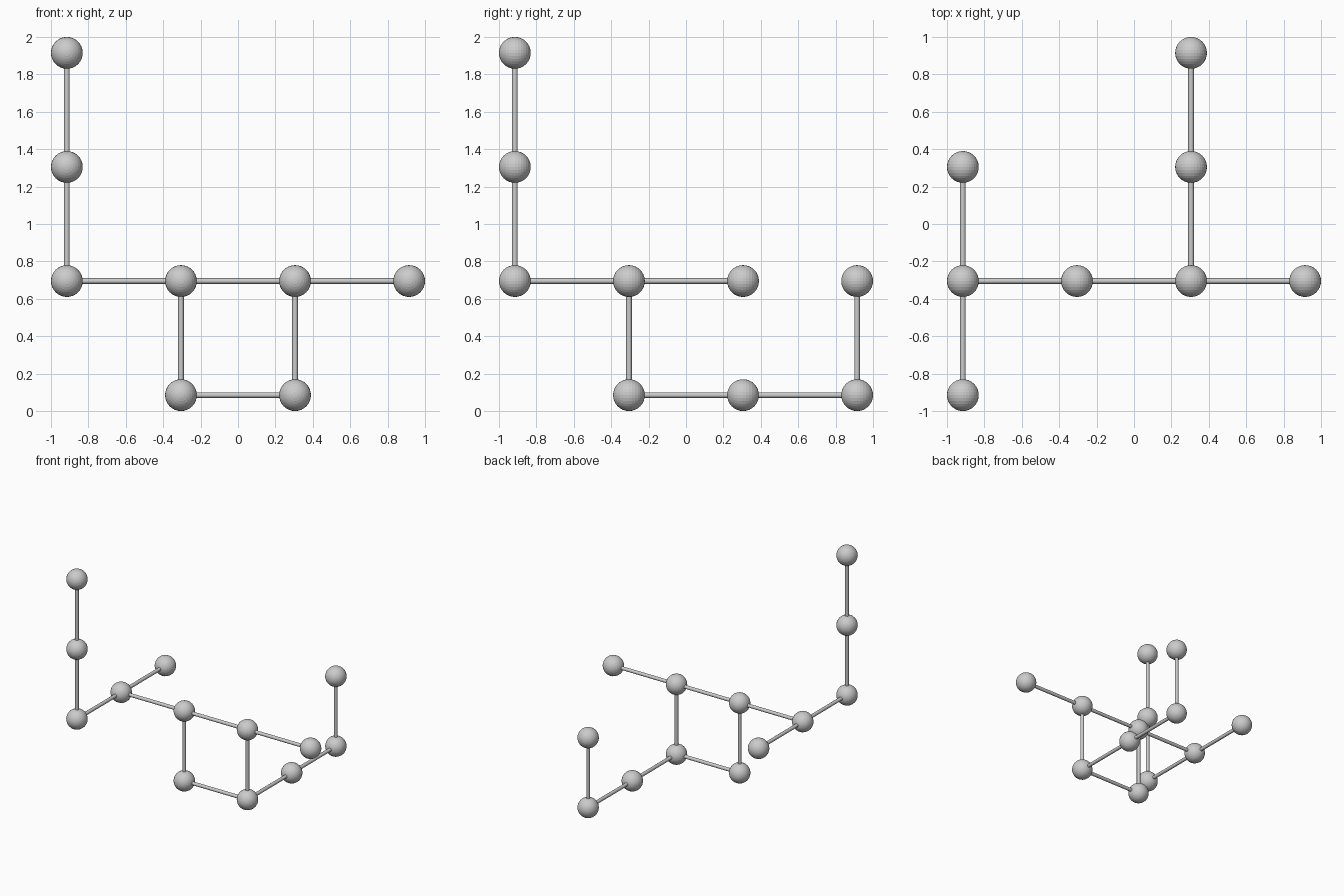
import bpy
from math import pi
from mathutils import Vector

if "Cube" in bpy.data.objects:
    bpy.data.objects.remove(bpy.data.objects["Cube"])

STEP = 0.61      # lattice spacing
BALL_R = 0.085
ROD_R = 0.015

def place(cell):
    i, j, k = cell
    return Vector(((i - 1.5) * STEP, (j - 1.5) * STEP, BALL_R + k * STEP))

def ball(cell):
    # poles lie along the y axis
    bpy.ops.mesh.primitive_uv_sphere_add(segments=32, ring_count=16, radius=BALL_R,
                                         location=place(cell), rotation=(pi / 2, 0, 0))
    bpy.context.object.name = "joint_ball"

def rod(a, b):
    pa, pb = place(a), place(b)
    d = pb - pa
    bpy.ops.mesh.primitive_cylinder_add(vertices=16, radius=ROD_R, depth=d.length,
                                        location=(pa + pb) / 2,
                                        rotation=d.to_track_quat('Z', 'Y').to_euler())
    bpy.context.object.name = "connecting_rod"
    bpy.ops.object.shade_smooth_by_angle()

# chains of neighbouring lattice cells
chains = [
    [(0, 0, 3), (0, 0, 2), (0, 0, 1), (0, 1, 1), (0, 2, 1)],             # tall mast and side arm
    [(0, 1, 1), (1, 1, 1), (2, 1, 1), (3, 1, 1)],                        # main beam
    [(1, 1, 1), (1, 1, 0), (2, 1, 0), (2, 1, 1)],                        # lower square
    [(2, 1, 0), (2, 2, 0), (2, 3, 0), (2, 3, 1)],                        # rear tail
]

for cell in sorted({c for chain in chains for c in chain}):
    ball(cell)
for chain in chains:
    for a, b in zip(chain, chain[1:]):
        rod(a, b)
